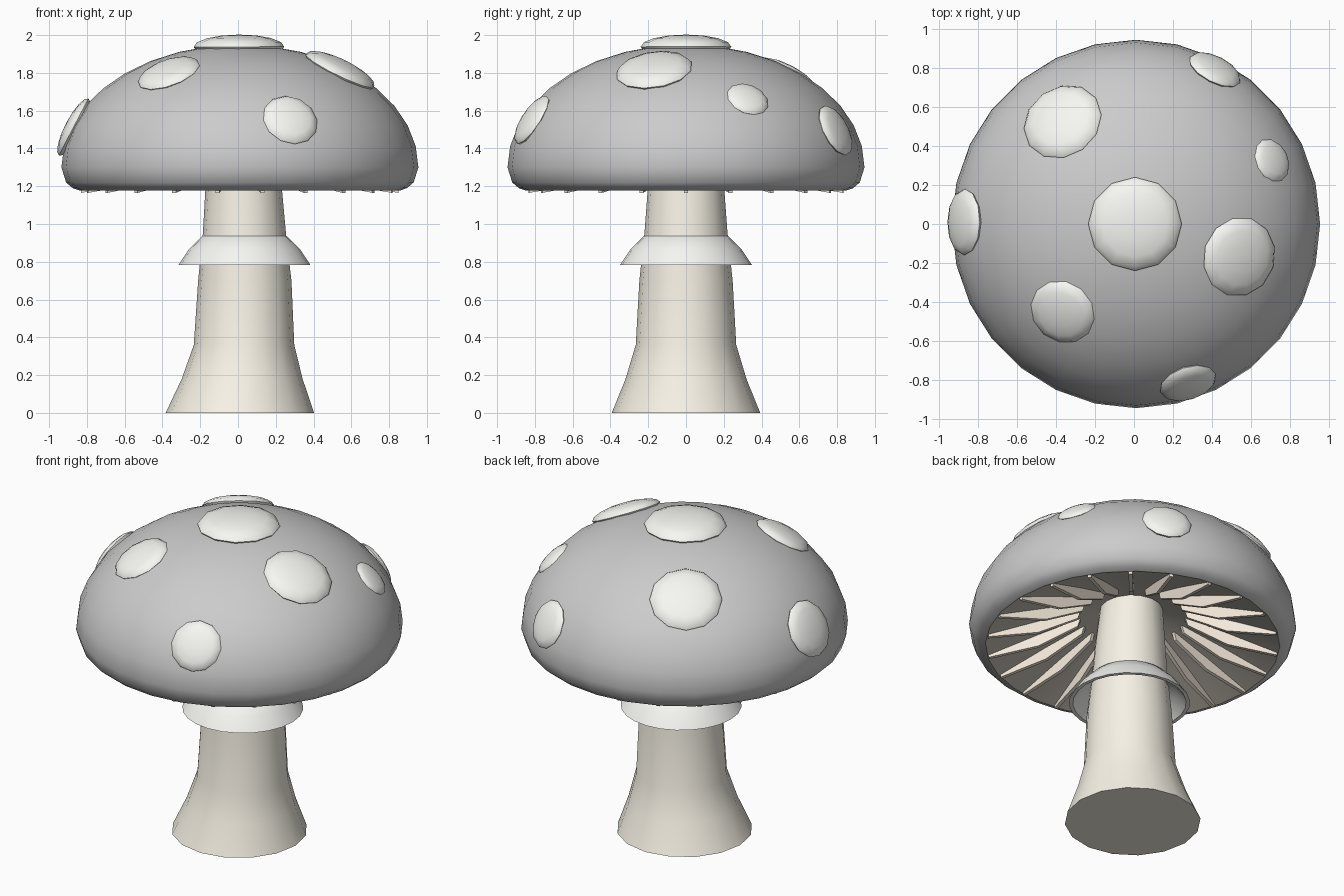
import bpy, bmesh, math
from mathutils import Vector, Matrix

if "Cube" in bpy.data.objects:
    bpy.data.objects.remove(bpy.data.objects["Cube"])

CX = 0.01            # axis of the cap
CR, CZ, CH = 0.945, 1.30, 0.65   # cap dome: radius, height of widest ring, rise


def material(name, rgb):
    m = bpy.data.materials.new(name)
    m.diffuse_color = (*rgb, 1)
    m.use_nodes = True
    m.node_tree.nodes["Principled BSDF"].inputs["Base Color"].default_value = m.diffuse_color
    return m


def finish(bm, name, mat=None, angle=40):
    bmesh.ops.recalc_face_normals(bm, faces=bm.faces)
    me = bpy.data.meshes.new(name)
    bm.to_mesh(me)
    bm.free()
    for p in me.polygons:
        p.use_smooth = True
    me.set_sharp_from_angle(angle=math.radians(angle))
    if mat:
        me.materials.append(mat)
    ob = bpy.data.objects.new(name, me)
    bpy.context.collection.objects.link(ob)
    return ob


def lathe(name, profile, sides, mat=None, closed=False, caps=False, angle=40):
    """Spin (radius, z, x centre) points; radius 0 makes a pole."""
    bm = bmesh.new()
    rings = []
    for r, z, cx in profile:
        n = 1 if r == 0 else sides
        rings.append([bm.verts.new((cx + r * math.cos(2 * math.pi * i / sides),
                                    r * math.sin(2 * math.pi * i / sides), z))
                      for i in range(n)])
    pairs = list(zip(rings, rings[1:]))
    if closed:
        pairs.append((rings[-1], rings[0]))
    for a, b in pairs:
        for i in range(sides):
            j = (i + 1) % sides
            quad = [a[i % len(a)], a[j % len(a)], b[j % len(b)], b[i % len(b)]]
            bm.faces.new(list(dict.fromkeys(quad)))
    if caps:
        bm.faces.new(rings[0])
        bm.faces.new(rings[-1])
    return finish(bm, name, mat, angle)


cream = material("cream", (0.93, 0.89, 0.79))
white = material("white", (0.93, 0.93, 0.90))
gill_tan = material("gill_tan", (0.90, 0.81, 0.70))
under_tan = material("under_tan", (0.60, 0.56, 0.49))

# Cap dome with rounded lip
cap = [(0.85, 1.178, CX), (0.885, 1.19, CX), (0.92, 1.22, CX)]
for i in range(10):
    t = math.radians(10 * i)
    cap.append((CR * math.cos(t), CZ + CH * math.sin(t), CX))
cap[-1] = (0, CZ + CH, CX) if len(cap) > 12 and cap[-1][0] < 0.01 else cap[-1]
lathe("cap", cap, 28)

# Hollow underside rising to the stem
lathe("cap_underside", [(0.85, 1.178, CX), (0.55, 1.29, CX), (0.30, 1.375, CX),
                        (0.10, 1.42, CX)], 28, under_tan)

# Radial gills
bm = bmesh.new()
outline = [(0.84, 1.165), (0.55, 1.215), (0.32, 1.325), (0.30, 1.39), (0.55, 1.30), (0.84, 1.19)]
for k in range(22):
    rot = Matrix.Translation((CX, 0, 0)) @ Matrix.Rotation(2 * math.pi * k / 22, 4, 'Z')
    a, b = [[bm.verts.new(rot @ Vector((r, y, z))) for r, z in outline] for y in (-0.011, 0.011)]
    bm.faces.new(a)
    bm.faces.new(b[::-1])
    for i in range(len(a)):
        j = (i + 1) % len(a)
        bm.faces.new((a[i], a[j], b[j], b[i]))
finish(bm, "gills", gill_tan, 20)

# Stem, leaning slightly to +x
lathe("stem", [(0.393, 0, 0.01), (0.32, 0.18, 0.022), (0.266, 0.36, 0.032), (0.247, 0.70, 0.036),
               (0.22, 0.95, 0.034), (0.203, 1.18, 0.03), (0.18, 1.43, 0.02)],
      16, cream, caps=True)

# Skirt ring around the stem
lathe("stem_ring", [(0.19, 0.945, 0.034), (0.225, 0.935, 0.034), (0.295, 0.865, 0.034),
                    (0.35, 0.782, 0.034), (0.328, 0.782, 0.034), (0.27, 0.85, 0.034),
                    (0.19, 0.90, 0.034)], 24, white, closed=True)

# Flattened dome spots sitting on the cap: x, y, radius
spots = [(0.005, 0, 0.24), (-0.37, 0.53, 0.21), (0.42, 0.80, 0.145), (0.715, 0.33, 0.115),
         (0.545, -0.17, 0.205), (0.28, -0.825, 0.15), (-0.37, -0.455, 0.172), (-0.88, 0.01, 0.17)]
for n, (x, y, r) in enumerate(spots):
    u = min(math.hypot(x - CX, y) / CR, 0.99)
    z = CZ + CH * math.sqrt(1 - u * u)
    normal = Vector(((x - CX) / CR**2, y / CR**2, (z - CZ) / CH**2)).normalized()
    h = 0.27 * r
    base = Vector((x, y, z)) - normal * 0.012
    bm = bmesh.new()
    bmesh.ops.create_uvsphere(bm, u_segments=12, v_segments=8, radius=1)
    bm.transform(Matrix.Translation(base) @ normal.to_track_quat('Z', 'Y').to_matrix().to_4x4()
                 @ Matrix.Diagonal((r, r, h, 1)))
    finish(bm, f"cap_spot_{n + 1}", white, 70)
